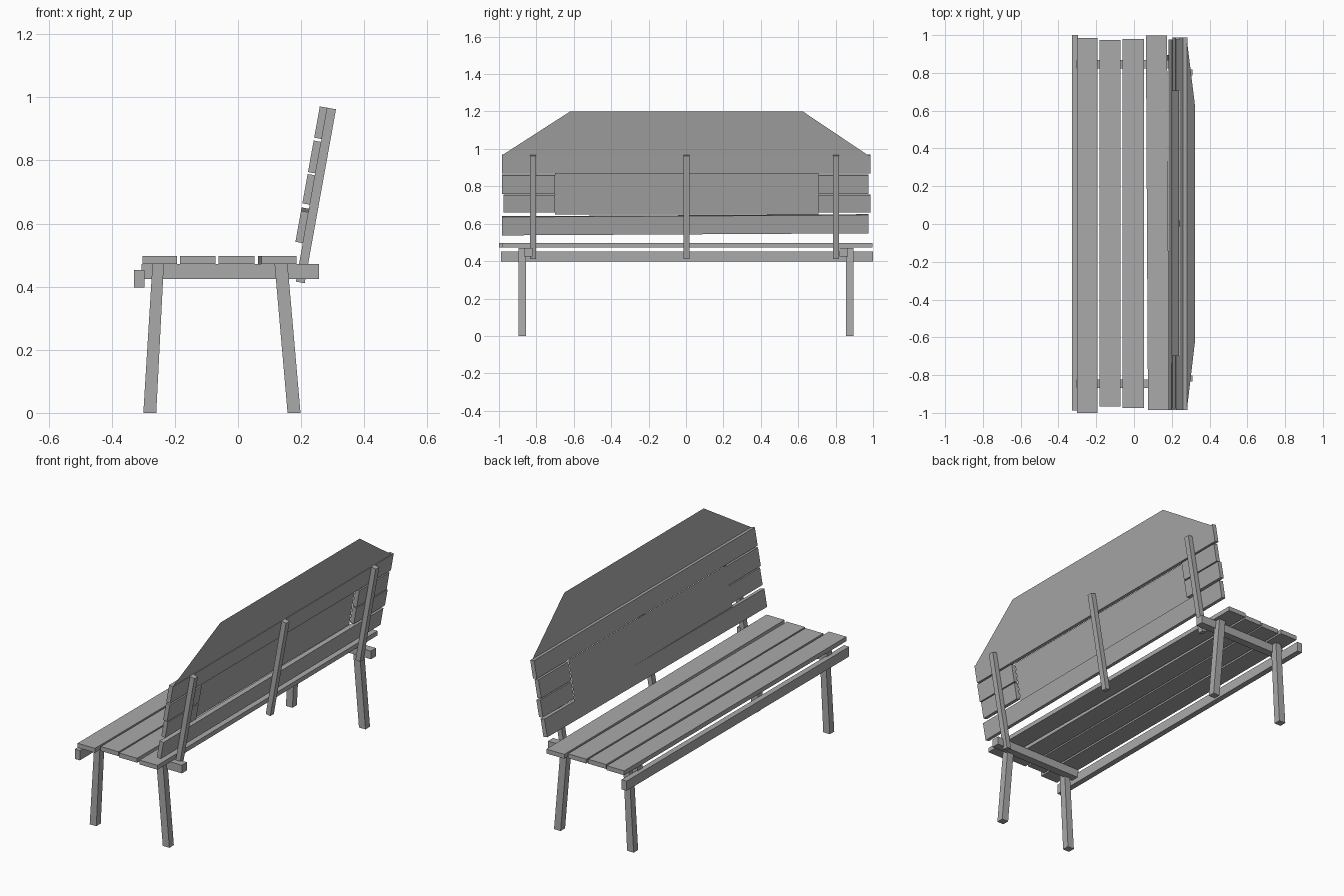
import bpy
import bmesh

cube = bpy.data.objects.get("Cube")
if cube:
    bpy.data.objects.remove(cube, do_unlink=True)

GREY = (0.4, 0.4, 0.4, 1)
mat = bpy.data.materials.new("plain grey")
mat.use_nodes = True
mat.diffuse_color = GREY
mat.node_tree.nodes["Principled BSDF"].inputs["Base Color"].default_value = GREY


def finish(name, bm):
    bmesh.ops.recalc_face_normals(bm, faces=bm.faces)
    mesh = bpy.data.meshes.new(name)
    bm.to_mesh(mesh)
    bm.free()
    mesh.materials.append(mat)
    bpy.context.collection.objects.link(bpy.data.objects.new(name, mesh))


def prism(name, profile, y0, y1, shift=(0, 0)):
    """Run an xz profile from y0 to y1, shifting the far end by (dx, dz)."""
    bm = bmesh.new()
    near = [bm.verts.new((x, y0, z)) for x, z in profile]
    far = [bm.verts.new((x + shift[0], y1, z + shift[1])) for x, z in profile]
    bm.faces.new(near)
    bm.faces.new(far[::-1])
    for i in range(len(near)):
        j = (i + 1) % len(near)
        bm.faces.new((near[i], near[j], far[j], far[i]))
    finish(name, bm)


def rect(x0, x1, z0, z1):
    return [(x0, z0), (x1, z0), (x1, z1), (x0, z1)]


def sheet(name, corners):
    bm = bmesh.new()
    bm.faces.new([bm.verts.new(c) for c in corners])
    finish(name, bm)


SLOPE = 0.18


def front_x(z):
    """Front plane of the leaning backrest."""
    return 0.259 + SLOPE * (z - 0.97)


def leaning(z0, z1, thick=0.024, offset=0.0):
    drop = thick * SLOPE
    a, b = front_x(z0) + offset, front_x(z1) + offset
    return [(a, z0), (a + thick, z0 - drop), (b + thick, z1 - drop), (b, z1)]


# Seat slats, the last one slightly askew
for i, (x0, x1, y0, y1, skew) in enumerate([
        (-0.303, -0.194, -1.0, 0.985, 0), (-0.183, -0.071, -0.965, 0.975, 0),
        (-0.062, 0.052, -0.975, 0.98, 0), (0.074, 0.186, -0.985, 0.997, -0.011)]):
    prism(f"seat_slat_{i + 1}", rect(x0, x1, 0.472, 0.497), y0, y1, (skew, 0))

# Front rail
prism("front_rail", rect(-0.329, -0.297, 0.397, 0.452), -0.988, 1.0)

# Cross beams and splayed legs at each end
for side, s in (("right", -1), ("left", 1)):
    prism(f"cross_beam_{side}", rect(-0.305, 0.256, 0.425, 0.471), s * 0.822, s * 0.867)
    prism(f"front_leg_{side}",
          [(-0.3, 0), (-0.259, 0), (-0.235, 0.471), (-0.271, 0.471)], s * 0.856, s * 0.896)
    prism(f"rear_leg_{side}",
          [(0.157, 0), (0.198, 0), (0.157, 0.471), (0.116, 0.471)], s * 0.856, s * 0.896)

# Backrest posts
for name, y in (("right", -0.817), ("middle", 0.002), ("left", 0.803)):
    prism(f"back_post_{name}", leaning(0.416, 0.967, 0.028, 0.024), y - 0.016, y + 0.016)

# Backrest planks: full length at top and bottom, short stubs between
prism("back_plank_top", leaning(0.872, 0.971), -0.985, 0.987)
prism("back_plank_bottom", leaning(0.542, 0.64), -0.985, 0.976, (0.002, 0.011))
for name, z0, z1, y0, y1 in (("upper", 0.763, 0.863, -0.985, 0.976),
                             ("lower", 0.664, 0.757, -0.976, 0.987)):
    prism(f"back_stub_{name}_right", leaning(z0, z1), y0, -0.7)
    prism(f"back_stub_{name}_left", leaning(z0, z1), 0.708, y1)

# Thin centre panel and trapezoid board above the backrest
low, high = front_x(0.648) - 0.002, front_x(0.872) - 0.002
sheet("centre_panel", [(low, -0.7, 0.648), (low, 0.708, 0.648),
                       (high, 0.708, 0.872), (high, -0.7, 0.872)])
sheet("top_board", [(0.28, -0.985, 0.965), (0.28, 0.975, 0.965),
                    (0.323, 0.625, 1.2), (0.323, -0.62, 1.2)])
